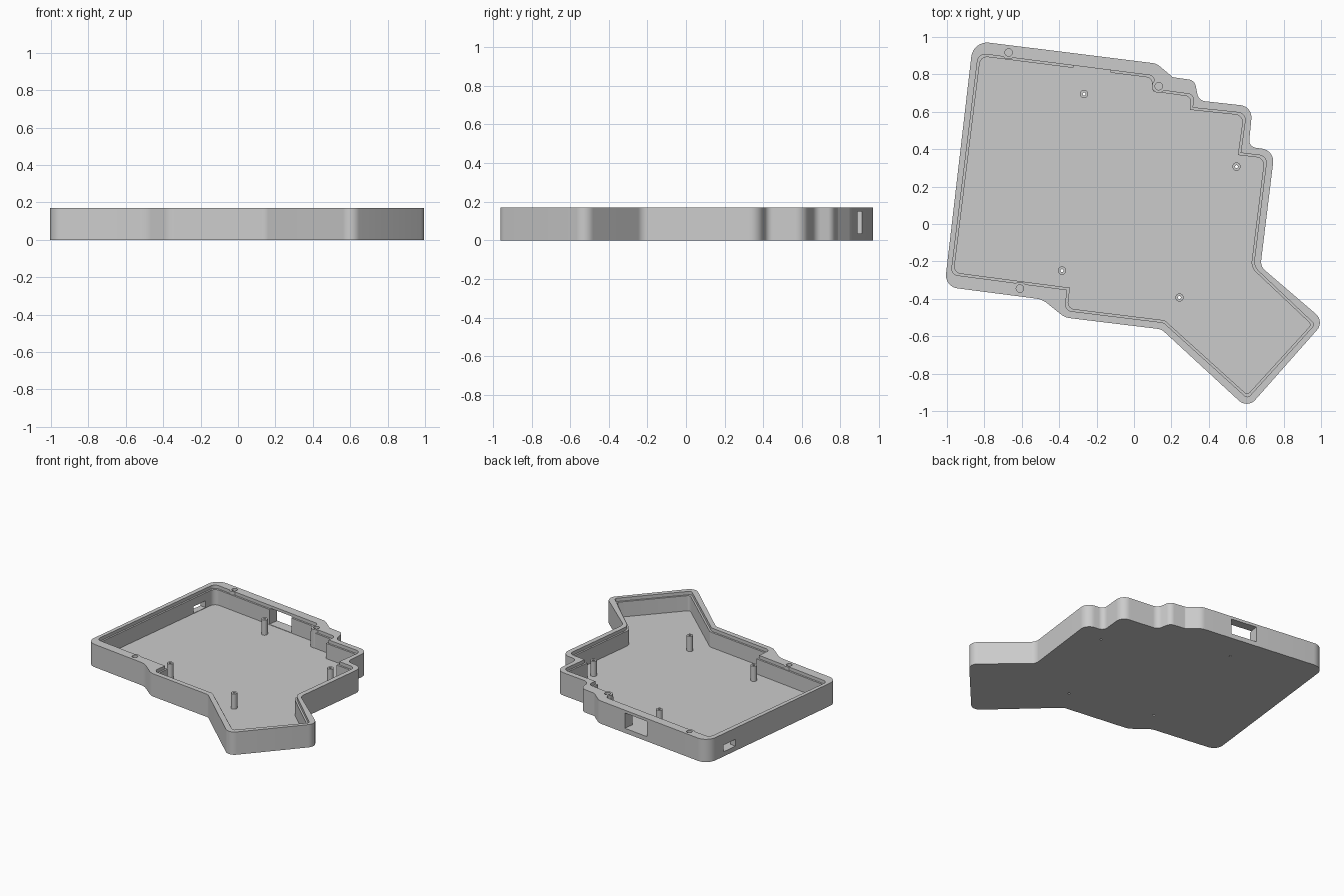
import bpy, bmesh, math
from mathutils import Vector, Matrix

if "Cube" in bpy.data.objects:
    bpy.data.objects.remove(bpy.data.objects["Cube"])

HEIGHT, FLOOR, LEDGE = 0.17, 0.032, 0.145
grey = bpy.data.materials.new("matte_grey")
grey.diffuse_color = (0.6, 0.6, 0.6, 1)
grey.use_nodes = True
grey.node_tree.nodes["Principled BSDF"].inputs["Base Color"].default_value = grey.diffuse_color

# Outlines: clockwise corners as (x, y, radius)
OUTER = [(-.86, .98, .085), (.12, .858, .08), (.207, .785, .015), (.325, .768, .045),
         (.345, .66, .05), (.634, .628, .065), (.613, .412, .04), (.752, .394, .07),
         (.676, -.227, .06), (1.019, -.521, .06), (.607, -.987, .06), (.147, -.563, .06),
         (-.37, -.50, .10), (-.49, -.403, .12), (-1.013, -.335, .07)]
INNER = [(-.832, .912, .04), (.105, .793, .03), (.113, .72, .01), (.32, .692, .03),
         (.313, .622, 0), (.60, .592, .04), (.57, .38, 0), (.712, .363, .04),
         (.639, -.227, .07), (.967, -.537, .02), (.607, -.932, .02), (.158, -.527, .04),
         (-.37, -.462, .035), (-.357, -.352, 0), (-.978, -.27, .035)]


def inset(corners, d):
    """Move every edge of a clockwise outline inwards by d."""
    out = []
    for i, (x, y, r) in enumerate(corners):
        p = Vector((x, y))
        a = (p - Vector(corners[i - 1][:2])).normalized()
        b = (Vector(corners[(i + 1) % len(corners)][:2]) - p).normalized()
        na, nb = Vector((a.y, -a.x)), Vector((b.y, -b.x))
        q = p + (na + nb) * d / (1 + na.dot(nb))
        out.append((q.x, q.y, r))
    return out


def rounded(corners, steps=8):
    """Replace each corner by an arc."""
    pts = []
    for i, (x, y, r) in enumerate(corners):
        p = Vector((x, y))
        u = Vector(corners[i - 1][:2]) - p
        v = Vector(corners[(i + 1) % len(corners)][:2]) - p
        half = u.angle(v) / 2
        t = min(r / math.tan(half), u.length * .48, v.length * .48)
        if t < 1e-4:
            pts.append(p)
            continue
        u, v = u.normalized(), v.normalized()
        r = t * math.tan(half)
        c = p + (u + v).normalized() * (r / math.sin(half))
        s, e = p + u * t - c, p + v * t - c
        sweep = s.angle_signed(e)
        a0 = math.atan2(s.y, s.x)
        for k in range(steps + 1):
            a = a0 - sweep * k / steps
            pts.append(c + r * Vector((math.cos(a), math.sin(a))))
    return pts


def make(name, bm):
    bmesh.ops.recalc_face_normals(bm, faces=bm.faces)
    me = bpy.data.meshes.new(name)
    bm.to_mesh(me)
    bm.free()
    me.materials.append(grey)
    ob = bpy.data.objects.new(name, me)
    bpy.context.collection.objects.link(ob)
    return ob


def prism(name, pts, z0, z1):
    bm = bmesh.new()
    f = bm.faces.new([bm.verts.new((p[0], p[1], z0)) for p in pts])
    g = bmesh.ops.extrude_face_region(bm, geom=[f])["geom"]
    bmesh.ops.translate(bm, vec=(0, 0, z1 - z0),
                        verts=[v for v in g if isinstance(v, bmesh.types.BMVert)])
    return make(name, bm)


def cylinder(name, x, y, r, z0, z1):
    pts = [(x + r * math.cos(k * math.tau / 24), y + r * math.sin(k * math.tau / 24))
           for k in range(24)]
    return prism(name, pts, z0, z1)


def box(name, centre, size, angle):
    bm = bmesh.new()
    bmesh.ops.create_cube(bm, size=1, matrix=Matrix.Translation(centre)
                          @ Matrix.Rotation(angle, 4, 'Z') @ Matrix.Diagonal((*size, 1)))
    return make(name, bm)


def cut(ob, cutter, keep=False):
    m = ob.modifiers.new("cut", 'BOOLEAN')
    m.operation, m.solver, m.object = 'DIFFERENCE', 'EXACT', cutter
    bpy.context.view_layer.objects.active = ob
    bpy.ops.object.modifier_apply(modifier=m.name)
    if not keep:
        bpy.data.objects.remove(cutter)


def smooth(ob):
    bpy.ops.object.select_all(action='DESELECT')
    ob.select_set(True)
    bpy.context.view_layer.objects.active = ob
    bpy.ops.object.shade_smooth_by_angle(angle=math.radians(30))


BOSSES = [(-.67, .917), (.132, .737), (-.61, -.345)]
POSTS = [(-.267, .695), (.548, .307), (-.385, -.249), (.243, -.393)]

# Tray with a stepped cavity; screw bosses are left standing in the wall
tray = prism("case_tray", rounded(OUTER), 0, HEIGHT)
cavity = prism("cavity", rounded(inset(INNER, .013)), FLOOR, HEIGHT + .05)
lip = prism("lip", rounded(INNER), LEDGE, HEIGHT + .06)
for x, y in BOSSES:
    for c in (cavity, lip):
        cut(c, cylinder("boss", x, y, .036, 0, .4))
cut(tray, cavity)
cut(tray, lip)

# Screw holes in the bosses
for x, y in BOSSES:
    cut(tray, cylinder("screw_hole", x, y, .02, .09, .4))

# Port openings in the back and left walls
tilt = math.radians(-7.1)
cut(tray, box("back_port", (-.22, .87, .092), (.2, .2, .114), tilt))
cut(tray, box("side_port", (-.866, .75, .06), (.14, .12, .05), tilt))

# Hollow standoffs with pilot holes through the floor
for i, (x, y) in enumerate(POSTS):
    cut(tray, cylinder("pilot", x, y, .008, -.1, .1))
    post = cylinder(f"standoff_{i + 1}", x, y, .022, FLOOR - .004, LEDGE)
    cut(post, cylinder("bore", x, y, .008, -.1, .3))
    smooth(post)
smooth(tray)
